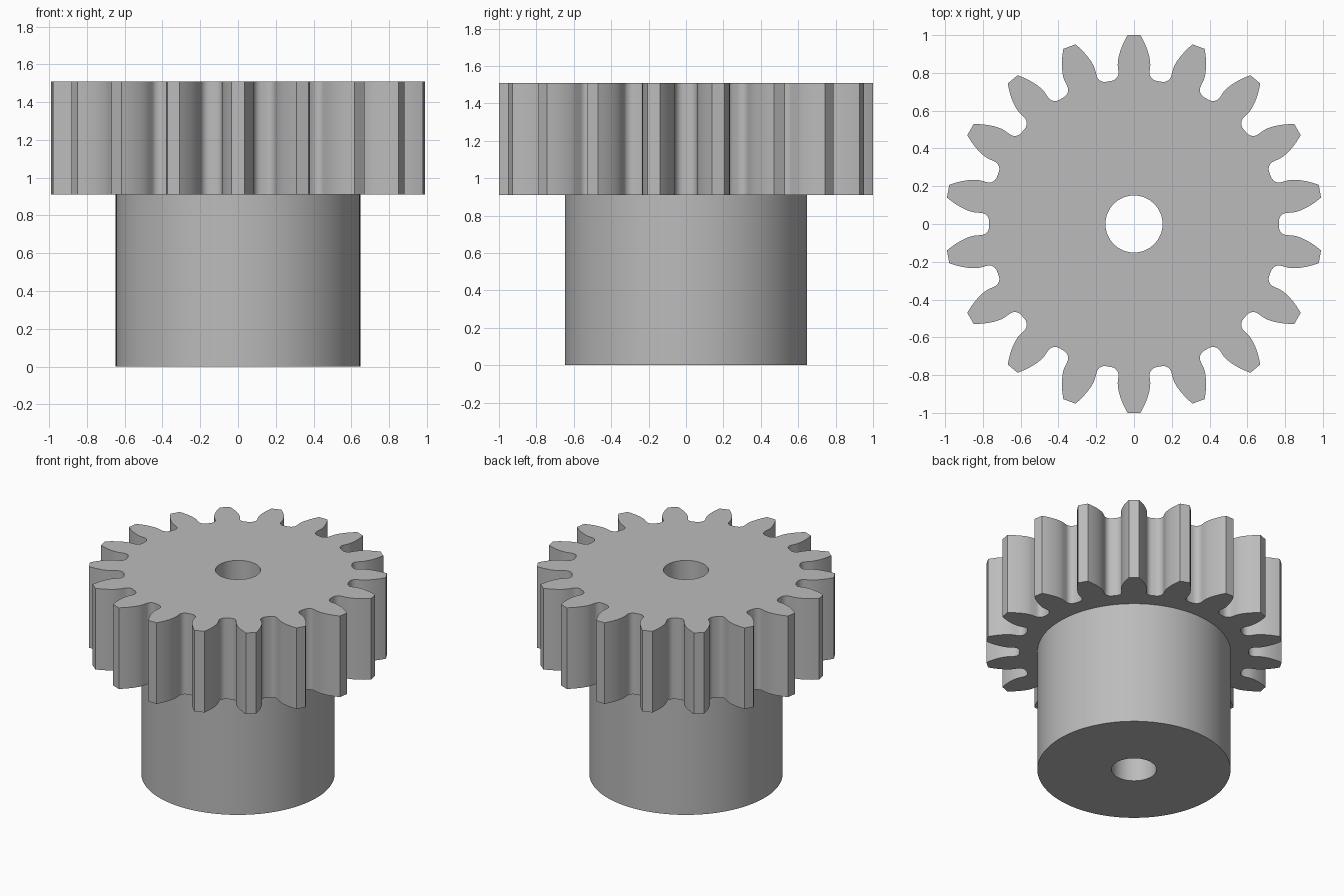
import bpy, bmesh
from math import pi, sin, cos, tan, acos, sqrt

cube = bpy.data.objects.get("Cube")
if cube:
    bpy.data.objects.remove(cube)

TEETH = 18
TIP, PITCH, ROOT = 1.0, 0.9, 0.767
BASE = PITCH * cos(pi / 9)          # involute base circle, 20 degree pressure angle
FILLET = 0.042
BORE, HUB = 0.151, 0.648
JOINT, TOP = 0.91, 1.51

steel = bpy.data.materials.new("steel grey")
steel.use_nodes = True
GREY = (0.5, 0.5, 0.5, 1)
steel.diffuse_color = GREY
steel.node_tree.nodes["Principled BSDF"].inputs["Base Color"].default_value = GREY


def circle(radius, n=96):
    return [(radius * cos(2 * pi * i / n), radius * sin(2 * pi * i / n)) for i in range(n)]


def gear_outline():
    """Involute teeth with rounded roots, one tooth pointing along +y."""
    inv = lambda a: tan(a) - a
    widest = pi / (2 * TEETH) + inv(pi / 9)
    half = []                        # (radius, half angle) from root to tip
    for k in range(7):
        t = k / 6 * pi / 2
        r = ROOT + FILLET * (1 - cos(t))
        half.append((r, widest + FILLET * (1 - sin(t)) / r))
    for k in range(9):
        r = BASE + (TIP - BASE) * k / 8
        half.append((r, widest - inv(acos(min(1, BASE / r)))))
    tooth = [(r, -a) for r, a in half] + [(r, a) for r, a in reversed(half)]
    points = []
    for i in range(TEETH):
        mid = pi / 2 + 2 * pi * i / TEETH
        points += [(r * cos(mid + a), r * sin(mid + a)) for r, a in tooth]
    return points


def ring(bm, points, z):
    verts = [bm.verts.new((x, y, z)) for x, y in points]
    return [bm.edges.new((v, verts[i - 1])) for i, v in enumerate(verts)]


def cap(bm, outer, inner):
    bmesh.ops.triangle_fill(bm, edges=outer + inner, use_beauty=True)


def finish(bm, name):
    bmesh.ops.recalc_face_normals(bm, faces=bm.faces[:])
    mesh = bpy.data.meshes.new(name)
    bm.to_mesh(mesh)
    bm.free()
    mesh.materials.append(steel)
    obj = bpy.data.objects.new(name, mesh)
    bpy.context.collection.objects.link(obj)
    bpy.ops.object.select_all(action='DESELECT')
    obj.select_set(True)
    bpy.context.view_layer.objects.active = obj
    bpy.ops.object.shade_smooth_by_angle(angle=pi / 6)


# Toothed wheel: walls, top face around the bore, underside around the hub
bm = bmesh.new()
outline = gear_outline()
low, high = ring(bm, outline, JOINT), ring(bm, outline, TOP)
bmesh.ops.bridge_loops(bm, edges=low + high)
bore_low, bore_high = ring(bm, circle(BORE), JOINT), ring(bm, circle(BORE), TOP)
bmesh.ops.bridge_loops(bm, edges=bore_low + bore_high)
cap(bm, high, bore_high)
cap(bm, low, ring(bm, circle(HUB), JOINT))
finish(bm, "toothed_wheel")

# Hub: outer wall, bore wall and bottom face, open where it meets the wheel
bm = bmesh.new()
bottoms = []
for radius in (HUB, BORE):
    low, high = ring(bm, circle(radius), 0), ring(bm, circle(radius), JOINT)
    bmesh.ops.bridge_loops(bm, edges=low + high)
    bottoms.append(low)
cap(bm, *bottoms)
finish(bm, "hub")
